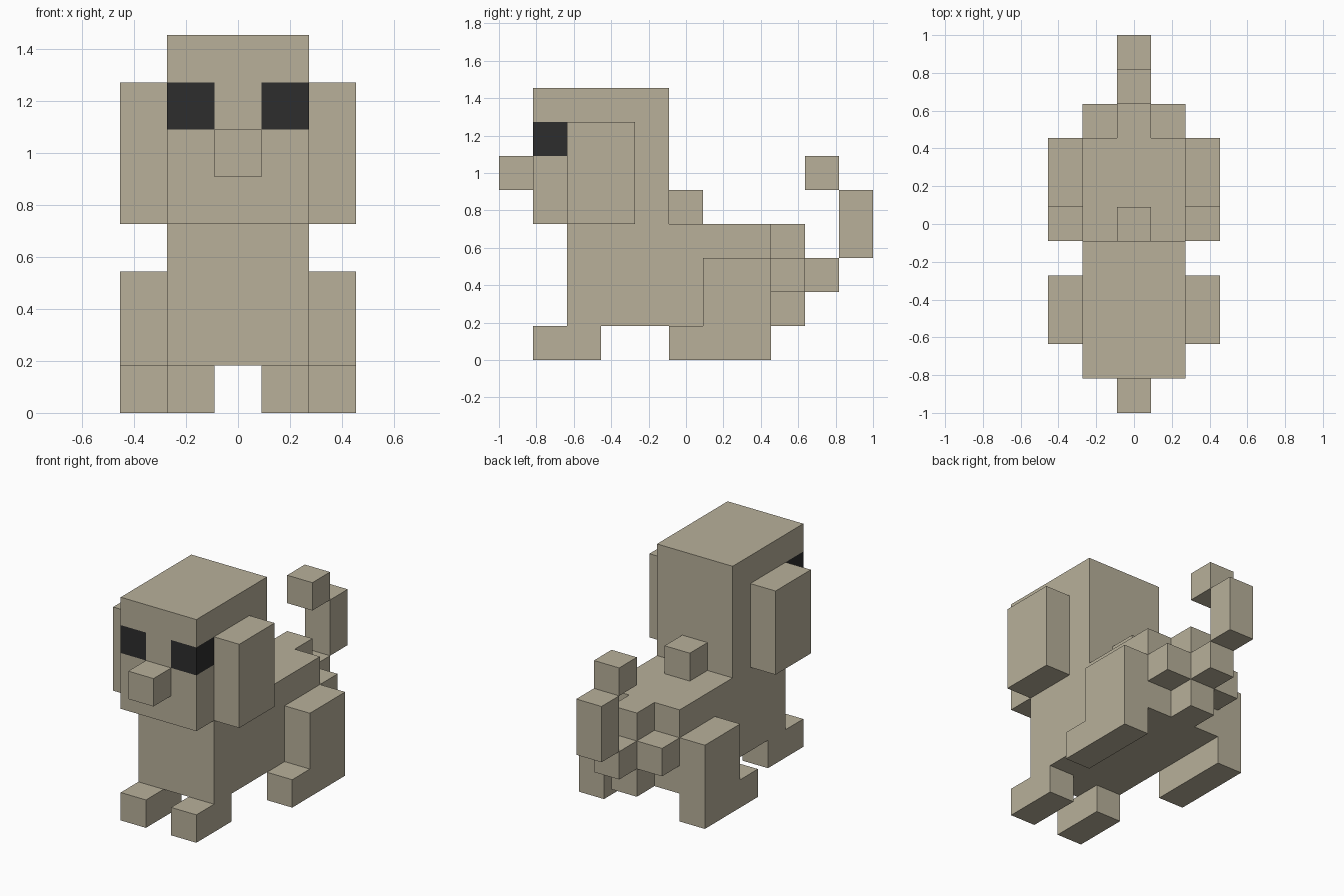
import bpy
import bmesh
from mathutils import Vector

cube = bpy.data.objects.get("Cube")
if cube:
    bpy.data.objects.remove(cube, do_unlink=True)

U = 2 / 11  # size of one block


def material(name, rgb):
    mat = bpy.data.materials.new(name)
    mat.use_nodes = True
    colour = (*rgb, 1)
    mat.diffuse_color = colour
    bsdf = mat.node_tree.nodes["Principled BSDF"]
    bsdf.inputs["Base Color"].default_value = colour
    bsdf.inputs["Roughness"].default_value = 0.9
    return mat


FUR = material("sandy fur", (0.479, 0.434, 0.323))
EYE = material("eye black", (0.026, 0.026, 0.026))


def block(name, x, y, z):
    """Box spanning the given (min, max) ranges, measured in blocks."""
    lo, hi = Vector((x[0], y[0], z[0])) * U, Vector((x[1], y[1], z[1])) * U
    size = hi - lo
    bm = bmesh.new()
    bmesh.ops.create_cube(bm, size=1)
    bmesh.ops.scale(bm, vec=size, verts=bm.verts)
    mesh = bpy.data.meshes.new(name)
    bm.to_mesh(mesh)
    bm.free()
    mesh.materials.append(FUR)
    obj = bpy.data.objects.new(name, mesh)
    obj.location = (lo + hi) / 2
    bpy.context.collection.objects.link(obj)
    return obj


def pair(name, x, y, z):
    """The same block on the left (+x) and the right (-x)."""
    block("left_" + name, x, y, z)
    block("right_" + name, (-x[1], -x[0]), y, z)


MID = (-0.5, 0.5)

# Body with a cross-shaped rump
block("body", (-1.5, 1.5), (-3.5, 2.5), (1, 4))
block("rump", MID, (2.5, 3.5), (1, 4))
pair("rump_side", (0.5, 1.5), (2.5, 3.5), (2, 3))
block("neck_tuft", MID, (-0.5, 0.5), (4, 5))

# Head: cut along the eye borders, then colour the corner eye faces
head = block("head", (-1.5, 1.5), (-4.5, -0.5), (4, 8))
head.data.materials.append(EYE)
bm = bmesh.new()
bm.from_mesh(head.data)
for axis, value in ((0, -0.5), (0, 0.5), (1, -3.5), (2, 6), (2, 7)):
    point, normal = Vector(), Vector()
    point[axis], normal[axis] = value * U - head.location[axis], 1
    bmesh.ops.bisect_plane(bm, geom=bm.verts[:] + bm.edges[:] + bm.faces[:],
                           plane_co=point, plane_no=normal)
for face in bm.faces:
    c = (face.calc_center_median() + head.location) / U
    if abs(c.x) > 0.5 and c.y < -3.5 and 6 < c.z < 7:
        face.material_index = 1
bm.to_mesh(head.data)
bm.free()

block("muzzle", MID, (-5.5, -4.5), (5, 6))
pair("ear", (1.5, 2.5), (-3.5, -1.5), (4, 7))

# Legs
pair("front_paw", (0.5, 1.5), (-4.5, -2.5), (0, 1))
pair("hind_leg", (1.5, 2.5), (0.5, 2.5), (0, 3))
pair("hind_paw", (1.5, 2.5), (-0.5, 0.5), (0, 1))

# Curled tail, stepping out, up and back in
block("tail_base", MID, (3.5, 4.5), (2, 3))
block("tail_middle", MID, (4.5, 5.5), (3, 5))
block("tail_tip", MID, (3.5, 4.5), (5, 6))
